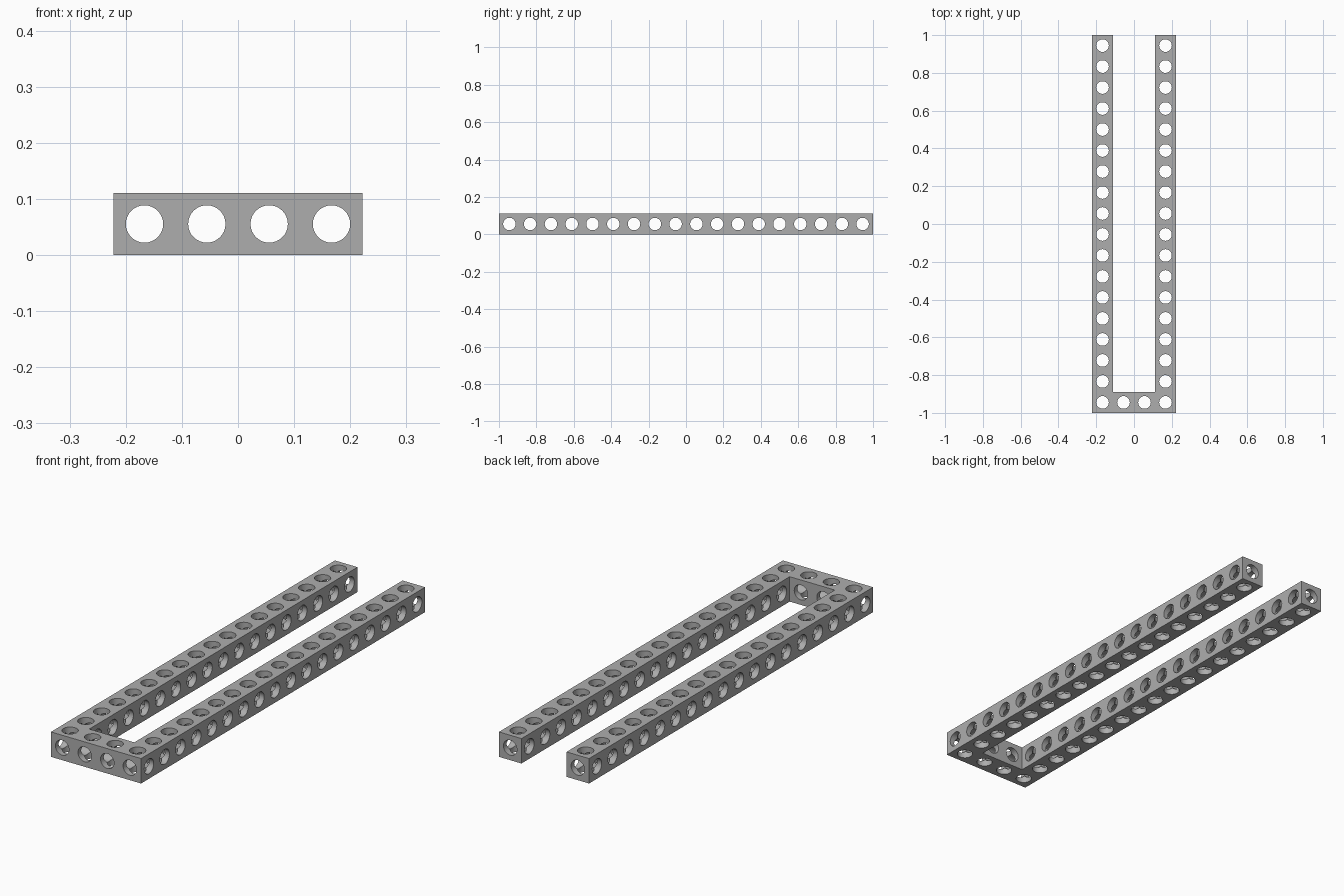
import bpy, bmesh, math
from mathutils import Matrix, Vector

cube = bpy.data.objects.get("Cube")
if cube:
    bpy.data.objects.remove(cube, do_unlink=True)

ROWS, COLS = 18, 4
U = 2 / ROWS                 # hole spacing and beam thickness
R = 0.0333                   # bore radius
W = COLS * U / 2             # half width
ys = [-1 + U * (i + 0.5) for i in range(ROWS)]
xs = [-W + U * (i + 0.5) for i in range(COLS)]

grey = bpy.data.materials.new("plain_grey")
grey.use_nodes = True
colour = (0.42, 0.42, 0.42, 1)
grey.diffuse_color = colour
grey.node_tree.nodes["Principled BSDF"].inputs["Base Color"].default_value = colour


def add_object(name, bm):
    bmesh.ops.recalc_face_normals(bm, faces=bm.faces)
    mesh = bpy.data.meshes.new(name)
    bm.to_mesh(mesh)
    bm.free()
    mesh.materials.append(grey)
    obj = bpy.data.objects.new(name, mesh)
    bpy.context.collection.objects.link(obj)
    return obj


def bores(name, axis, centres, length):
    """Row of parallel cylinders used to drill the frame."""
    bm = bmesh.new()
    turn = Vector((0, 0, 1)).rotation_difference(Vector(axis)).to_matrix().to_4x4()
    for c in centres:
        bmesh.ops.create_cone(bm, cap_ends=True, segments=32, radius1=R, radius2=R,
                              depth=length, matrix=Matrix.Translation(c) @ turn)
    obj = add_object(name, bm)
    obj.hide_render = True
    return obj


# U-shaped frame: two long arms joined by a front crossbar
inner = W - U
outline = [(-W, -1), (W, -1), (W, 1), (inner, 1), (inner, -1 + U),
           (-inner, -1 + U), (-inner, 1), (-W, 1)]
bm = bmesh.new()
base = bm.faces.new([bm.verts.new((x, y, 0)) for x, y in outline])
top = bmesh.ops.extrude_face_region(bm, geom=[base])["geom"]
bmesh.ops.translate(bm, vec=(0, 0, U),
                    verts=[v for v in top if isinstance(v, bmesh.types.BMVert)])
frame = add_object("perforated_frame", bm)

# Bores along all three axes
mid = U / 2
upright = [(x, y, mid) for x in (xs[0], xs[-1]) for y in ys]
upright += [(x, ys[0], mid) for x in xs[1:-1]]
cutters = [
    bores("upright_bores", (0, 0, 1), upright, 0.3),
    bores("cross_bores", (1, 0, 0), [(0, y, mid) for y in ys], 1),
    bores("long_bores", (0, 1, 0), [(x, 0, mid) for x in xs], 2.4),
]

bpy.ops.object.select_all(action='DESELECT')
bpy.context.view_layer.objects.active = frame
frame.select_set(True)
for cutter in cutters:
    mod = frame.modifiers.new(cutter.name, 'BOOLEAN')
    mod.operation = 'DIFFERENCE'
    mod.solver = 'EXACT'
    mod.object = cutter
    bpy.ops.object.modifier_apply(modifier=mod.name)
    bpy.data.objects.remove(cutter, do_unlink=True)

# Round bore walls, crisp beam edges
bpy.ops.object.shade_smooth_by_angle(angle=math.radians(30))
